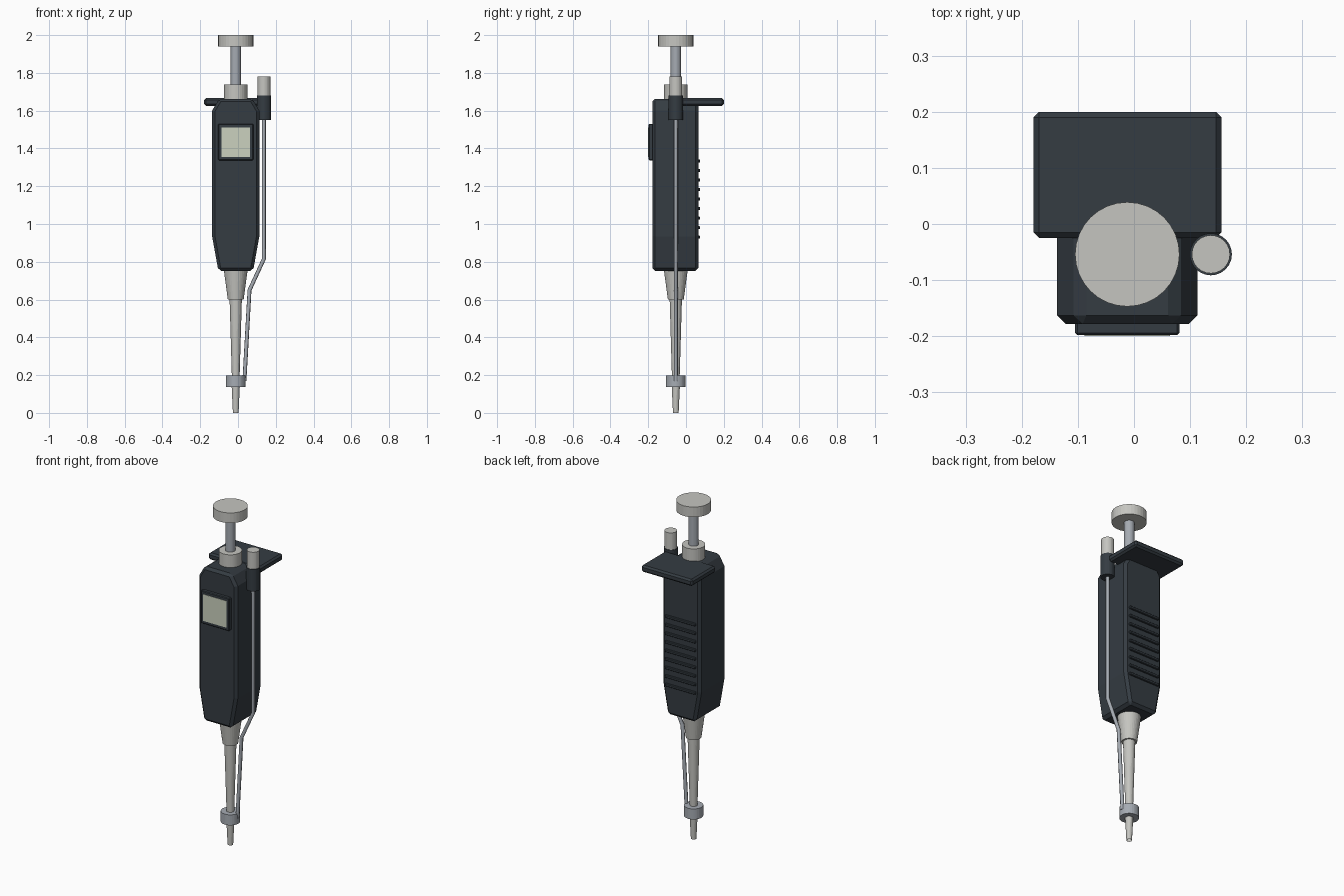
import bpy, bmesh, math
from mathutils import Vector

if "Cube" in bpy.data.objects:
    bpy.data.objects.remove(bpy.data.objects["Cube"])

CX, CY = -0.012, -0.054   # main axis of the pipette


def material(name, rgb):
    m = bpy.data.materials.new(name)
    m.diffuse_color = (*rgb, 1)
    m.use_nodes = True
    m.node_tree.nodes["Principled BSDF"].inputs["Base Color"].default_value = m.diffuse_color
    return m


DARK = material("dark_plastic", (0.035, 0.045, 0.055))
PALE = material("pale_plastic", (0.56, 0.56, 0.53))
METAL = material("steel", (0.38, 0.41, 0.45))
SCREEN = material("screen_green", (0.60, 0.64, 0.52))


def finish(name, bm, mat, bevel=0):
    bmesh.ops.recalc_face_normals(bm, faces=bm.faces)
    me = bpy.data.meshes.new(name)
    bm.to_mesh(me)
    bm.free()
    ob = bpy.data.objects.new(name, me)
    bpy.context.collection.objects.link(ob)
    me.materials.append(mat)
    if bevel:
        b = ob.modifiers.new("bevel", "BEVEL")
        b.width, b.segments, b.limit_method = bevel, 1, "ANGLE"
        b.angle_limit = math.radians(40)
    return ob


def box(name, x, y, z, mat, bevel=0):
    bm = bmesh.new()
    bmesh.ops.create_cube(bm, size=1)
    for v in bm.verts:
        v.co = Vector([(r[0] + r[1]) / 2 + c * (r[1] - r[0])
                       for r, c in zip((x, y, z), v.co)])
    return finish(name, bm, mat, bevel)


def lathe(name, x, profile, mat, n=32):
    """Capped turned solid from (radius, z) pairs."""
    bm = bmesh.new()
    rings = [[bm.verts.new((x + r * math.cos(2 * math.pi * i / n),
                            CY + r * math.sin(2 * math.pi * i / n), z))
              for i in range(n)] for r, z in profile]
    for a, b in zip(rings, rings[1:]):
        for i in range(n):
            j = (i + 1) % n
            bm.faces.new((a[i], a[j], b[j], b[i]))
    bm.faces.new(rings[0])
    bm.faces.new(rings[-1])
    return finish(name, bm, mat)


# Handle body: tapered front outline extruded from front to back
half = [(0.092, 0.752), (0.125, 0.935), (0.125, 1.60), (0.088, 1.663)]
outline = [(CX + w, z) for w, z in half] + [(CX - w, z) for w, z in reversed(half)]
bm = bmesh.new()
face = bm.faces.new([bm.verts.new((x, -0.178, z)) for x, z in outline])
ext = bmesh.ops.extrude_face_region(bm, geom=[face])
bmesh.ops.translate(bm, vec=(0, 0.243, 0),
                    verts=[v for v in ext["geom"] if isinstance(v, bmesh.types.BMVert)])
finish("handle_body", bm, DARK, 0.015)

# Finger rest at the back, display and grip ribs
box("finger_rest", (-0.179, 0.156), (-0.025, 0.2), (1.626, 1.666), DARK, 0.01)
box("display_bezel", (CX - 0.093, CX + 0.093), (-0.198, -0.165), (1.337, 1.53), DARK, 0.004)
box("display_screen", (CX - 0.076, CX + 0.076), (-0.2, -0.19), (1.355, 1.512), SCREEN)
for i in range(9):
    z = 0.93 + i * 0.0505
    box(f"grip_rib_{i + 1}", (CX - 0.1, CX + 0.1), (0.055, 0.075),
        (z - 0.008, z + 0.008), DARK, 0.003)

# Plunger
lathe("plunger_collar", CX, [(0.062, 1.64), (0.062, 1.738)], PALE)
lathe("plunger_rod", CX, [(0.027, 1.70), (0.027, 1.95)], METAL, 24)
lathe("plunger_button", CX, [(0.093, 1.94), (0.093, 2.0)], PALE)

# Shaft, collar ring and nozzle
lathe("shaft_neck", CX, [(0.042, 0.6), (0.063, 0.757)], PALE)
lathe("shaft", CX, [(0.019, 0.14), (0.033, 0.62)], PALE)
lathe("ejector_ring", CX, [(0.052, 0.136), (0.052, 0.198)], METAL)
lathe("nozzle", CX, [(0.010, 0.03), (0.010, 0.029), (0.015, 0.0), (0.022, 0.15)], PALE, 24)

# Tip ejector: button, sleeve and bent rod
EX = 0.137
lathe("ejector_button", EX, [(0.034, 1.66), (0.034, 1.78)], PALE, 24)
lathe("ejector_sleeve", EX, [(0.0375, 1.55), (0.0375, 1.68)], DARK, 24)
cu = bpy.data.curves.new("ejector_rod", "CURVE")
cu.dimensions = "3D"
cu.bevel_depth, cu.bevel_resolution, cu.use_fill_caps = 0.0105, 2, True
path = [(EX, 1.57), (EX, 0.815), (0.061, 0.65), (0.034, 0.17)]
sp = cu.splines.new("POLY")
sp.points.add(len(path) - 1)
for p, (x, z) in zip(sp.points, path):
    p.co = (x, CY, z, 1)
rod = bpy.data.objects.new("ejector_rod", cu)
bpy.context.collection.objects.link(rod)
cu.materials.append(METAL)
